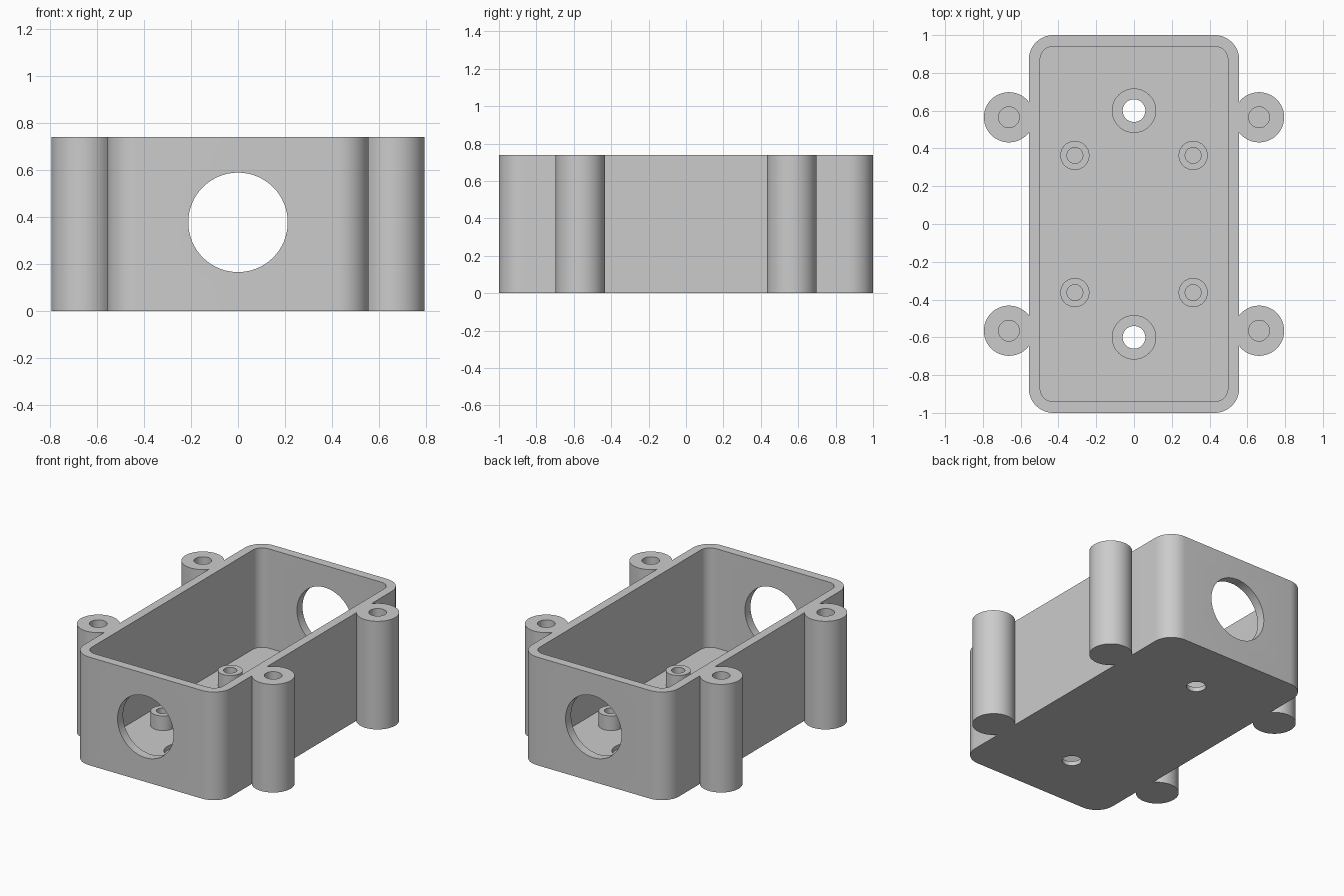
import bpy, bmesh, math
from mathutils import Vector, Matrix

if "Cube" in bpy.data.objects:
    bpy.data.objects.remove(bpy.data.objects["Cube"], do_unlink=True)

HEIGHT, FLOOR, WALL = 0.74, 0.06, 0.06
HALF_X, HALF_Y, CORNER = 0.557, 1.0, 0.13

grey = bpy.data.materials.new("plain grey")
grey.use_nodes = True
COLOUR = (0.6, 0.6, 0.6, 1)
grey.diffuse_color = COLOUR
grey.node_tree.nodes["Principled BSDF"].inputs["Base Color"].default_value = COLOUR


def finish(name, bm):
    bmesh.ops.recalc_face_normals(bm, faces=bm.faces)
    mesh = bpy.data.meshes.new(name)
    bm.to_mesh(mesh)
    bm.free()
    mesh.materials.append(grey)
    obj = bpy.data.objects.new(name, mesh)
    bpy.context.collection.objects.link(obj)
    return obj


def rounded_block(name, hx, hy, radius, z0, z1, steps=12):
    bm = bmesh.new()
    ring = []
    for q, (sx, sy) in enumerate([(1, 1), (-1, 1), (-1, -1), (1, -1)]):
        for i in range(steps + 1):
            a = math.pi / 2 * (q + i / steps)
            ring.append(bm.verts.new((sx * (hx - radius) + radius * math.cos(a),
                                      sy * (hy - radius) + radius * math.sin(a), z0)))
    base = bm.faces.new(ring)
    top = bmesh.ops.extrude_face_region(bm, geom=[base])["geom"]
    bmesh.ops.translate(bm, vec=(0, 0, z1 - z0),
                        verts=[v for v in top if isinstance(v, bmesh.types.BMVert)])
    return finish(name, bm)


def cylinder(name, centre, radius, length, along_y=False, sides=48):
    bm = bmesh.new()
    matrix = Matrix.Translation(Vector(centre))
    if along_y:
        matrix = matrix @ Matrix.Rotation(math.pi / 2, 4, "X")
    bmesh.ops.create_cone(bm, cap_ends=True, segments=sides, radius1=radius,
                          radius2=radius, depth=length, matrix=matrix)
    return finish(name, bm)


def upright(name, x, y, radius, z0, z1):
    return cylinder(name, (x, y, (z0 + z1) / 2), radius, z1 - z0)


def combine(target, tool, operation):
    """Apply a boolean and discard the tool."""
    mod = target.modifiers.new("boolean", "BOOLEAN")
    mod.object, mod.operation, mod.solver = tool, operation, "EXACT"
    bpy.context.view_layer.objects.active = target
    bpy.ops.object.modifier_apply(modifier=mod.name)
    bpy.data.objects.remove(tool, do_unlink=True)


def smooth(obj):
    bpy.ops.object.select_all(action="DESELECT")
    obj.select_set(True)
    bpy.context.view_layer.objects.active = obj
    bpy.ops.object.shade_smooth_by_angle(angle=math.radians(30))


# Outer body with four full-height screw posts along the long sides
box = rounded_block("enclosure_box", HALF_X, HALF_Y, CORNER, 0, HEIGHT)
corners = [(sx, sy) for sx in (-1, 1) for sy in (-1, 1)]
for sx, sy in corners:
    combine(box, upright("screw_post", sx * 0.662, sy * 0.565, 0.133, 0, HEIGHT), "UNION")

# Hollow interior
combine(box, rounded_block("cavity", HALF_X - WALL, HALF_Y - WALL, CORNER - WALL,
                           FLOOR, HEIGHT + 0.1), "DIFFERENCE")

# Blind screw holes in the posts
for sx, sy in corners:
    combine(box, upright("post_hole", sx * 0.662, sy * 0.565, 0.055, 0.2, HEIGHT + 0.1),
            "DIFFERENCE")

# Round cable opening through both end walls
combine(box, cylinder("cable_opening", (0, 0, 0.377), 0.212, 2.4, True, 64), "DIFFERENCE")

# Counterbored mounting holes in the floor
for sy in (-1, 1):
    combine(box, upright("counterbore", 0, sy * 0.6, 0.115, 0.03, 0.12), "DIFFERENCE")
    combine(box, upright("mounting_hole", 0, sy * 0.6, 0.06, -0.1, 0.12), "DIFFERENCE")
smooth(box)

# Board standoffs with blind holes
for sx, sy in corners:
    side = "left" if sx > 0 else "right"
    end = "front" if sy < 0 else "back"
    x, y = sx * 0.313, sy * 0.363
    standoff = upright(f"standoff_{end}_{side}", x, y, 0.077, FLOOR - 0.01, 0.16)
    combine(standoff, upright("standoff_hole", x, y, 0.042, FLOOR, 0.3), "DIFFERENCE")
    smooth(standoff)
